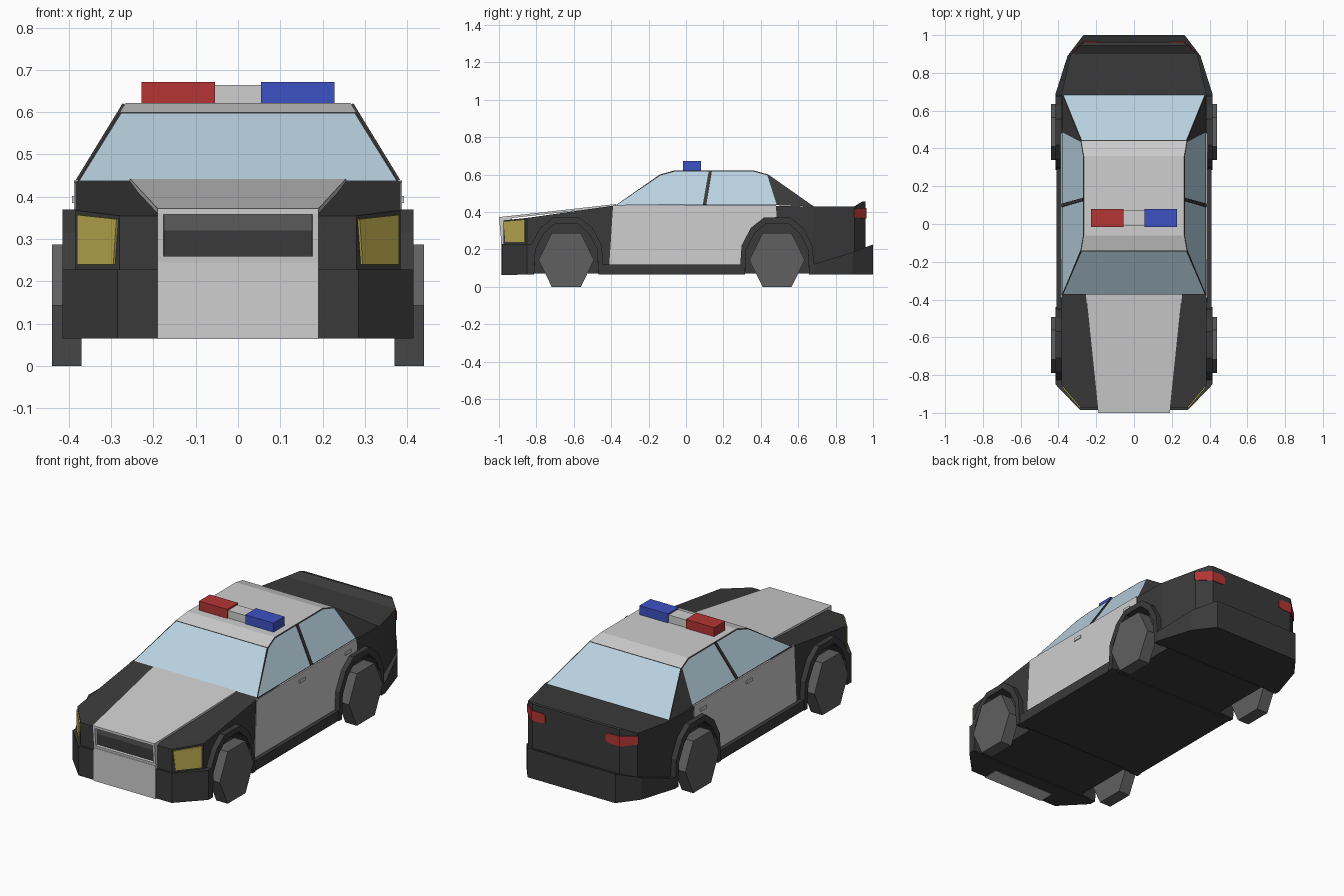
import bpy, bmesh
from mathutils import Vector

if "Cube" in bpy.data.objects:
    bpy.data.objects.remove(bpy.data.objects["Cube"])


def material(name, r, g, b):
    m = bpy.data.materials.new(name)
    m.diffuse_color = (r, g, b, 1)
    m.use_nodes = True
    m.node_tree.nodes["Principled BSDF"].inputs["Base Color"].default_value = m.diffuse_color
    return m


BLACK = material("black paint", 0.042, 0.042, 0.042)
WHITE = material("white paint", 0.62, 0.62, 0.62)
GLASS = material("pale blue glass", 0.48, 0.64, 0.74)
GREY = material("wheel grey", 0.115, 0.115, 0.115)
RED = material("red lamp", 0.46, 0.035, 0.035)
BLUE = material("blue lamp", 0.048, 0.085, 0.55)
YELLOW = material("yellow headlight", 0.52, 0.42, 0.08)


def finish(name, bm, *mats):
    bmesh.ops.recalc_face_normals(bm, faces=bm.faces)
    me = bpy.data.meshes.new(name)
    bm.to_mesh(me)
    bm.free()
    for m in mats:
        me.materials.append(m)
    ob = bpy.data.objects.new(name, me)
    bpy.context.collection.objects.link(ob)
    return ob


def solid(name, pts, offset, mat, mirror=True):
    """Polygon pushed along a vector, optionally repeated on the other side."""
    bm = bmesh.new()
    for s in ((1, -1) if mirror else (1,)):
        a = [bm.verts.new((s * x, y, z)) for x, y, z in pts]
        b = [bm.verts.new((s * (x + offset[0]), y + offset[1], z + offset[2])) for x, y, z in pts]
        bm.faces.new(a)
        bm.faces.new(b)
        for i in range(len(a)):
            j = (i + 1) % len(a)
            bm.faces.new((a[i], a[j], b[j], b[i]))
    return finish(name, bm, mat)


def side_prism(name, yz, x0, x1, mat, mirror=True):
    return solid(name, [(x0, y, z) for y, z in yz], (x1 - x0, 0, 0), mat, mirror)


def box(name, x0, x1, y0, y1, z0, z1, mat, mirror=False):
    return side_prism(name, [(y0, z0), (y1, z0), (y1, z1), (y0, z1)], x0, x1, mat, mirror)


def loft(name, stations, mat):
    """Box sections along y: (y, half width, bottom, top)."""
    bm = bmesh.new()
    rings = [[bm.verts.new(p) for p in ((-w, y, b), (w, y, b), (w, y, t), (-w, y, t))]
             for y, w, b, t in stations]
    bm.faces.new(rings[0])
    bm.faces.new(rings[-1])
    for r, q in zip(rings, rings[1:]):
        for i in range(4):
            j = (i + 1) % 4
            bm.faces.new((r[i], r[j], q[j], q[i]))
    return finish(name, bm, mat)


# Main body shell
body = loft("body", [(-0.975, 0.28, 0.07, 0.355), (-0.85, 0.385, 0.07, 0.368),
                     (-0.37, 0.385, 0.07, 0.436), (0.68, 0.385, 0.07, 0.43),
                     (0.90, 0.335, 0.07, 0.43), (0.945, 0.283, 0.07, 0.457),
                     (0.96, 0.265, 0.07, 0.455)], BLACK)

# Bumpers and sills
loft("front_bumper", [(-0.985, 0.285, 0.065, 0.228), (-0.85, 0.415, 0.065, 0.228),
                      (-0.82, 0.415, 0.065, 0.228)], BLACK)
loft("rear_bumper", [(0.665, 0.415, 0.065, 0.12), (0.69, 0.415, 0.065, 0.123),
                     (0.89, 0.352, 0.065, 0.185), (1.0, 0.268, 0.065, 0.226)], BLACK)
box("sill", -0.41, 0.41, -0.45, 0.30, 0.065, 0.12, BLACK)

# Wheels, wheel wells and arches
OUTER = [(0.2, 0.065), (0.19, 0.22), (0.14, 0.315), (0.07, 0.37)]
INNER = [(0.172, 0.04), (0.165, 0.2), (0.12, 0.285), (0.06, 0.338)]
HEX = [(0.148, 0.143), (0.078, 0.287), (-0.078, 0.287), (-0.148, 0.143), (-0.078, 0), (0.078, 0)]


def arc(half, cy):
    return [(cy + y, z) for y, z in half] + [(cy - y, z) for y, z in reversed(half)]


for label, cy in (("front", -0.64), ("rear", 0.487)):
    side_prism(label + "_wheels", [(cy + y, z) for y, z in HEX], 0.37, 0.44, GREY)
    cutter = side_prism("well_cutter", arc(INNER, cy), 0.32, 0.5, BLACK)
    mod = body.modifiers.new("wells", 'BOOLEAN')
    mod.operation = 'DIFFERENCE'
    mod.solver = 'EXACT'
    mod.object = cutter
    bpy.context.view_layer.objects.active = body
    bpy.ops.object.modifier_apply(modifier=mod.name)
    bpy.data.objects.remove(cutter)
    # arch flare as a ring of blocks
    bm = bmesh.new()
    o, n = arc(OUTER, cy), arc(INNER, cy)
    n[0], n[-1] = (n[0][0], 0.065), (n[-1][0], 0.065)
    for s in (1, -1):
        rows = [[bm.verts.new((s * x, y, z)) for x, (y, z) in
                 ((0.36, a), (0.415, a), (0.415, b), (0.36, b))] for a, b in zip(o, n)]
        for r, q in zip(rows, rows[1:]):
            for i in range(4):
                j = (i + 1) % 4
                bm.faces.new((r[i], r[j], q[j], q[i]))
        bm.faces.new(rows[0])
        bm.faces.new(rows[-1])
    finish(label + "_wheel_arches", bm, BLACK)

# White doors, wrapped around the rear arch, with handles
side_prism("doors", [(-0.41, 0.12), (0.295, 0.12), (0.31, 0.24), (0.36, 0.315), (0.43, 0.355),
                     (0.485, 0.375), (0.48, 0.438), (-0.39, 0.434)], 0.38, 0.388, WHITE)
for label, y in (("front", -0.02), ("rear", 0.38)):
    box(label + "_door_handles", 0.38, 0.393, y, y + 0.05, 0.385, 0.402, WHITE, True)

# Cabin: glass is inset in the black frame, roof is white
HALF = [(0.38, -0.375, 0.436), (0.28, -0.14, 0.60), (0.266, -0.06, 0.622),
        (0.266, 0.36, 0.622), (0.28, 0.44, 0.60), (0.38, 0.49, 0.436), (0.378, 0.685, 0.428)]
bm = bmesh.new()
R = [bm.verts.new(p) for p in HALF]
L = [bm.verts.new((-x, y, z)) for x, y, z in HALF]
glass = [bm.faces.new(R[:6]), bm.faces.new(L[:6])]
for side in (R, L):
    bm.faces.new((side[5], side[4], side[6]))
glass.append(bm.faces.new((R[0], R[1], L[1], L[0])))
glass.append(bm.faces.new((R[4], R[6], L[6], L[4])))
for i in (1, 2, 3):
    bm.faces.new((R[i], R[i + 1], L[i + 1], L[i])).material_index = 1
bm.faces.new((R[0], L[0], L[5], R[5]))
bm.faces.new((R[5], L[5], L[6], R[6]))
bmesh.ops.recalc_face_normals(bm, faces=bm.faces)
bmesh.ops.inset_individual(bm, faces=glass, thickness=0.007)
for f in glass:
    f.material_index = 2
finish("cabin", bm, BLACK, WHITE, GLASS)
solid("window_pillars", [(0.378, 0.09, 0.438), (0.378, 0.108, 0.438),
                         (0.268, 0.138, 0.618), (0.268, 0.122, 0.618)], (0.005, 0, 0.003), BLACK)

# White bonnet panel and nose with recessed grille
solid("bonnet", [(-0.19, -1.0, 0.36), (0.19, -1.0, 0.36), (0.255, -0.374, 0.43), (-0.255, -0.374, 0.43)],
      (0, 0, 0.012), WHITE, False)
side_prism("nose", [(-0.99, 0.063), (-0.99, 0.245), (-0.9, 0.245), (-0.9, 0.063)],
           -0.19, 0.19, WHITE, False)
bm = bmesh.new()
front = [bm.verts.new(p) for p in ((-0.19, -0.988, 0.245), (0.19, -0.988, 0.245),
                                   (0.19, -1.0, 0.372), (-0.19, -1.0, 0.372))]
back = [bm.verts.new((v.co.x, -0.93, v.co.z)) for v in front]
mouth = bm.faces.new(front)
for i in range(4):
    j = (i + 1) % 4
    bm.faces.new((front[i], front[j], back[j], back[i]))
bm.faces.new(back)
bmesh.ops.recalc_face_normals(bm, faces=bm.faces)
bmesh.ops.inset_individual(bm, faces=[mouth], thickness=0.02)
bmesh.ops.inset_individual(bm, faces=[mouth], thickness=0.0005, depth=-0.02)
mouth.material_index = 1
finish("grille", bm, WHITE, GREY)

# Headlights on the angled corners
def corner(t, z):
    return (0.28 + 0.105 * t, -0.975 + 0.125 * t, z)


solid("headlights", [corner(0.1, 0.24), corner(0.92, 0.24), corner(0.92, 0.357), corner(0.03, 0.347)],
      Vector((0.766, -0.643, 0)) * 0.006, YELLOW)

# Tail lights wrapping the rear corners
bm = bmesh.new()
for s in (1, -1):
    rows = [[bm.verts.new((s * x, y, z)) for z in (zl, zh)] for x, y, zl, zh in
            ((0.185, 0.965, 0.375, 0.41), (0.205, 0.965, 0.365, 0.42), (0.269, 0.965, 0.365, 0.42),
             (0.287, 0.949, 0.365, 0.42), (0.341, 0.901, 0.37, 0.415))]
    for r, q in zip(rows, rows[1:]):
        bm.faces.new((r[0], q[0], q[1], r[1]))
bmesh.ops.recalc_face_normals(bm, faces=bm.faces)
bmesh.ops.solidify(bm, geom=bm.faces[:], thickness=0.004)
finish("tail_lights", bm, RED)

# Roof light bar
box("light_bar_red", -0.228, -0.055, -0.015, 0.08, 0.62, 0.672, RED)
box("light_bar_blue", 0.055, 0.228, -0.015, 0.08, 0.62, 0.672, BLUE)
box("light_bar_centre", -0.055, 0.055, -0.008, 0.073, 0.615, 0.664, WHITE)
